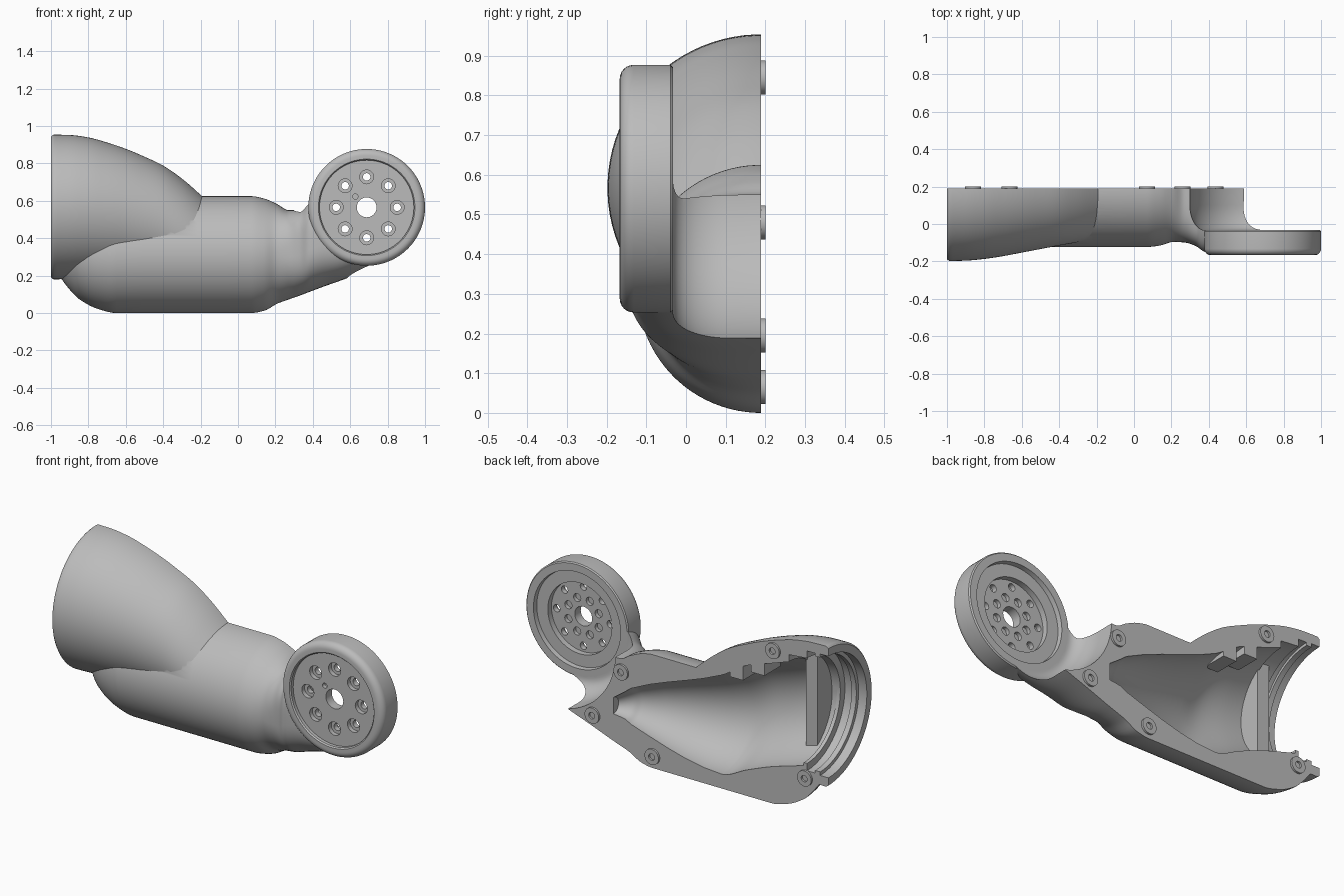
import bpy, bmesh, math

if "Cube" in bpy.data.objects:
    bpy.data.objects.remove(bpy.data.objects["Cube"])

SPLIT = 0.189                      # flat mating plane
AX = (0.688, 0.565)                # joint axis (x, z), runs along y
grey = bpy.data.materials.new("plain grey")
grey.diffuse_color = (0.5, 0.5, 0.5, 1)
grey.use_nodes = True
grey.node_tree.nodes["Principled BSDF"].inputs["Base Color"].default_value = grey.diffuse_color


def skin(name, rings, closed=False):
    """Skin a stack of equal rings; cap the ends or join last to first."""
    bm = bmesh.new()
    vs = [[bm.verts.new(p) for p in ring] for ring in rings]
    n = len(vs[0])
    pairs = list(zip(vs, vs[1:])) + ([(vs[-1], vs[0])] if closed else [])
    for a, b in pairs:
        for i in range(n):
            j = (i + 1) % n
            bm.faces.new((a[i], a[j], b[j], b[i]))
    if not closed:
        bm.faces.new(vs[0])
        bm.faces.new(vs[-1])
    bmesh.ops.recalc_face_normals(bm, faces=bm.faces)
    me = bpy.data.meshes.new(name)
    bm.to_mesh(me)
    bm.free()
    me.materials.append(grey)
    ob = bpy.data.objects.new(name, me)
    bpy.context.collection.objects.link(ob)
    return ob


def smooth_stations(st, steps=5):
    """Resample stations along x with a curve that never overshoots."""
    def slope(i, k):
        if i in (0, len(st) - 1):
            a, b = (0, 1) if i == 0 else (-2, -1)
            return (st[b][k] - st[a][k]) / (st[b][0] - st[a][0])
        l = (st[i][k] - st[i-1][k]) / (st[i][0] - st[i-1][0])
        r = (st[i+1][k] - st[i][k]) / (st[i+1][0] - st[i][0])
        return 2 * l * r / (l + r) if l * r > 0 else 0
    out = []
    for i in range(len(st) - 1):
        h = st[i+1][0] - st[i][0]
        for s in range(steps):
            t = s / steps
            row = [st[i][0] + h * t]
            for k in range(1, len(st[0])):
                row.append((2*t**3 - 3*t*t + 1) * st[i][k] + (t**3 - 2*t*t + t) * h * slope(i, k)
                           + (3*t*t - 2*t**3) * st[i+1][k] + (t**3 - t*t) * h * slope(i+1, k))
            out.append(row)
    return out + [list(st[-1])]


def loft(name, st, smooth=True, n=88):
    """Stations: x, low z, high z, depth in y, squareness below and above."""
    def c(v, p):
        return math.copysign(abs(v) ** (2 / p), v)
    rings = []
    for x, lo, hi, d, p, q in (smooth_stations(st) if smooth else st):
        ring = []
        for i in range(n):
            a = 2 * math.pi * (i + 0.5) / n
            e = q if math.sin(a) > 0 else p
            ring.append((x, SPLIT + d * c(math.cos(a), e), (lo + hi) / 2 + (hi - lo) / 2 * c(math.sin(a), e)))
        rings.append(ring)
    return skin(name, rings)


def tube(name, st, smooth=True):
    """Round loft from x, centre z, radius."""
    return loft(name, [(x, c - r, c + r, r, 2, 2) for x, c, r in st], smooth)


def lathe(name, prof, cx, cz, closed=False, n=32):
    """Revolve (radius, y) about an axis along y."""
    ang = [2 * math.pi * i / n for i in range(n)]
    return skin(name, [[(cx + r * math.cos(a), y, cz + r * math.sin(a)) for a in ang] for r, y in prof], closed)


def box(name, x0, x1, y0, y1, z0, z1):
    return skin(name, [[(x, y0, z0), (x, y1, z0), (x, y1, z1), (x, y0, z1)] for x in (x0, x1)])


def boolean(ob, tool, op='DIFFERENCE'):
    tool.hide_render = True
    m = ob.modifiers.new("cut", 'BOOLEAN')
    m.operation, m.object, m.solver = op, tool, 'EXACT'
    bpy.context.view_layer.objects.active = ob
    bpy.ops.object.modifier_apply(modifier=m.name)
    bpy.data.objects.remove(tool)


def drill(ob, places, r, y0, y1):
    for x, z in places:
        boolean(ob, lathe("drill", [(r, y0), (r, y1)], x, z, n=20))


def circle(r, turn=0.0, n=8):
    return [(AX[0] + r * math.cos(turn + 2 * math.pi * i / n), AX[1] + r * math.sin(turn + 2 * math.pi * i / n))
            for i in range(n)]


# forearm tube with rounded left end and the neck reaching the joint
shell = loft("arm_shell", [
    (-0.95, 0.19, 0.44, 0.12, 2, 2), (-0.9, 0.125, 0.50, 0.19, 2, 2), (-0.85, 0.075, 0.55, 0.24, 2, 2),
    (-0.75, 0.022, 0.604, 0.29, 2, 2), (-0.65, 0.0, 0.625, 0.312, 2, 2), (0.07, 0.0, 0.625, 0.312, 2, 2),
    (0.14, 0.012, 0.612, 0.304, 2, 2), (0.21, 0.05, 0.582, 0.285, 2.1, 2.2), (0.27, 0.072, 0.55, 0.288, 2.2, 3),
    (0.33, 0.093, 0.55, 0.307, 2.4, 4), (0.385, 0.114, 0.60, 0.34, 2.5, 4), (0.46, 0.142, 0.62, 0.344, 2.6, 3.2),
    (0.58, 0.185, 0.62, 0.344, 3, 3), (0.7, 0.237, 0.60, 0.335, 3.2, 3), (0.78, 0.275, 0.56, 0.31, 3, 3)])

# bell sweeping down into the forearm
bell = tube("bell", [(-1.0, 0.567, 0.377), (-0.985, 0.567, 0.387), (-0.9, 0.567, 0.385), (-0.8, 0.563, 0.376),
                     (-0.7, 0.551, 0.361), (-0.6, 0.536, 0.342), (-0.5, 0.513, 0.323), (-0.4, 0.484, 0.304),
                     (-0.3, 0.433, 0.286), (-0.2, 0.37, 0.262), (-0.12, 0.335, 0.22)])
boolean(shell, bell, 'UNION')

# clearance scoop around the joint, flared towards the disc
flare = [(0.39, 0.4)] + [(0.39 - 0.08 * (1 - math.cos(t)), 0.1 - 0.133 * math.sin(t))
                         for t in [math.pi / 2 * i / 10 for i in range(11)]]
boolean(shell, lathe("scoop", flare, *AX, n=96))
boolean(shell, lathe("disc_seat", [(0.3, -0.4), (0.3, 0.0)], *AX, n=96))

# hollow inside, then the stepped bore of the bell
boolean(shell, tube("cavity", [(0.31, 0.28, 0.045), (0.24, 0.30, 0.075), (0.2, 0.305, 0.10), (-0.35, 0.352, 0.273),
                               (-0.5, 0.43, 0.288), (-0.65, 0.485, 0.285), (-0.85, 0.55, 0.29)]))
boolean(shell, tube("bore", [(-1.1, 0.567, 0.335), (-0.95, 0.567, 0.335), (-0.9499, 0.567, 0.315),
                             (-0.92, 0.567, 0.315), (-0.9199, 0.567, 0.33), (-0.87, 0.567, 0.33),
                             (-0.8699, 0.567, 0.29), (-0.76, 0.562, 0.285)], smooth=False))

# inner partition and ceiling ribs
wall = tube("partition", [(-0.82, 0.56, 0.32), (-0.75, 0.555, 0.32)], smooth=False)
boolean(wall, box("trim", -2, 2, 0.027, 2, -1, 2))
boolean(shell, wall, 'UNION')
for x, z in ((-0.43, 0.63), (-0.56, 0.69)):
    boolean(shell, box("rib", x - 0.05, x + 0.03, 0.05, 0.25, z, z + 0.1), 'UNION')

# flat mating face
boolean(shell, box("half_space", -2, 2, SPLIT, 2, -1, 2))

# joint disc with rounded rim and recessed plate
rim = [(0.277 + 0.035 * math.sin(t), -0.132 - 0.035 * math.cos(t)) for t in [math.pi / 2 * i / 6 for i in range(7)]]
disc = lathe("joint_disc", [(0.053, -0.142), (0.252, -0.142), (0.252, -0.16), (0.258, -0.167)] + rim
             + [(0.312, -0.039), (0.306, -0.033), (0.265, -0.033), (0.262, -0.058),
                (0.195, -0.058), (0.195, -0.09), (0.053, -0.09)], *AX, closed=True, n=96)
drill(disc, circle(0.163), 0.037, -0.2, -0.118)
drill(disc, circle(0.163), 0.02, -0.2, 0.0)
drill(disc, [(0.628, 0.623)], 0.014, -0.2, -0.12)
drill(disc, circle(0.1, math.pi / 8), 0.022, -0.11, 0.0)

# locating pegs on the mating face
pegs = [lathe("locating_peg", [(0.018, SPLIT - 0.01), (0.043, SPLIT - 0.01), (0.043, 0.2), (0.018, 0.2)], x, z, closed=True)
        for x, z in ((-0.665, 0.845), (0.26, 0.48), (0.435, 0.195), (0.07, 0.065), (-0.86, 0.195))]

# smooth shading with crisp edges
for ob in [shell, disc] + pegs:
    bpy.ops.object.select_all(action='DESELECT')
    ob.select_set(True)
    bpy.context.view_layer.objects.active = ob
    bpy.ops.object.shade_smooth_by_angle(angle=math.radians(30))
